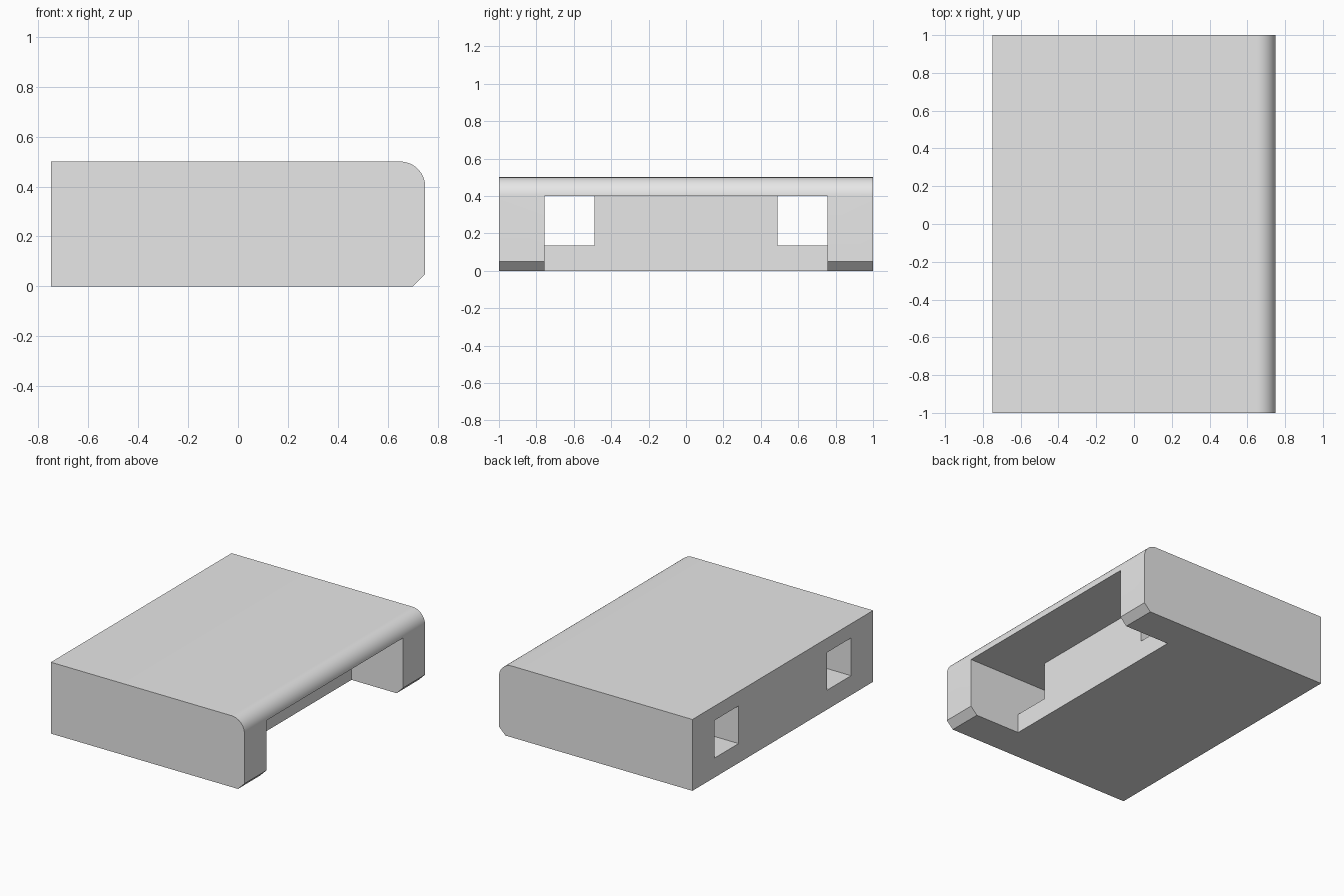
import bpy
import bmesh
import math

cube = bpy.data.objects.get("Cube")
if cube:
    bpy.data.objects.remove(cube, do_unlink=True)

HALF_X, HALF_Y, HEIGHT = 0.75, 1.0, 0.5
RADIUS, CHAMFER = 0.1, 0.05
NOTCH_X, NOTCH_Y, NOTCH_TOP = 0.35, 0.756, 0.4
SLOT_Y, SLOT_Z = 0.489, 0.136

grey = bpy.data.materials.new("plain grey")
grey.use_nodes = True
colour = (0.8, 0.8, 0.8, 1)
grey.diffuse_color = colour
grey.node_tree.nodes["Principled BSDF"].inputs["Base Color"].default_value = colour


def prism(name, profile, y0, y1):
    """Extrude an x-z profile from y0 to y1."""
    bm = bmesh.new()
    face = bm.faces.new([bm.verts.new((x, y0, z)) for x, z in profile])
    moved = bmesh.ops.extrude_face_region(bm, geom=[face])["geom"]
    verts = [v for v in moved if isinstance(v, bmesh.types.BMVert)]
    bmesh.ops.translate(bm, verts=verts, vec=(0, y1 - y0, 0))
    bmesh.ops.recalc_face_normals(bm, faces=bm.faces)
    mesh = bpy.data.meshes.new(name)
    bm.to_mesh(mesh)
    bm.free()
    mesh.materials.append(grey)
    obj = bpy.data.objects.new(name, mesh)
    bpy.context.collection.objects.link(obj)
    return obj


def block(name, x0, x1, y0, y1, z0, z1):
    return prism(name, [(x0, z0), (x1, z0), (x1, z1), (x0, z1)], y0, y1)


# Block with a chamfered lower edge and a rounded upper edge
profile = [(-HALF_X, 0), (HALF_X - CHAMFER, 0), (HALF_X, CHAMFER)]
STEPS = 16
for i in range(STEPS + 1):
    a = math.pi / 2 * i / STEPS
    profile.append((HALF_X - RADIUS + RADIUS * math.cos(a),
                    HEIGHT - RADIUS + RADIUS * math.sin(a)))
profile.append((-HALF_X, HEIGHT))
body = prism("body", profile, -HALF_Y, HALF_Y)

# Open recess under the rounded edge, and two slots through to the far wall
cutters = [block("recess_cutter", NOTCH_X, 1, -NOTCH_Y, NOTCH_Y, -0.2, NOTCH_TOP)]
for side in (-1, 1):
    y0, y1 = sorted((side * SLOT_Y, side * NOTCH_Y))
    cutters.append(block("slot_cutter", -1, NOTCH_X + 0.1, y0, y1, SLOT_Z, NOTCH_TOP))

bpy.ops.object.select_all(action="DESELECT")
bpy.context.view_layer.objects.active = body
body.select_set(True)
for cutter in cutters:
    cutter.hide_render = True
    mod = body.modifiers.new("cut", "BOOLEAN")
    mod.operation = "DIFFERENCE"
    mod.solver = "EXACT"
    mod.object = cutter
    bpy.ops.object.modifier_apply(modifier=mod.name)
    bpy.data.objects.remove(cutter, do_unlink=True)

# Smooth only the rounded edge
bpy.ops.object.shade_smooth_by_angle(angle=math.radians(30))
